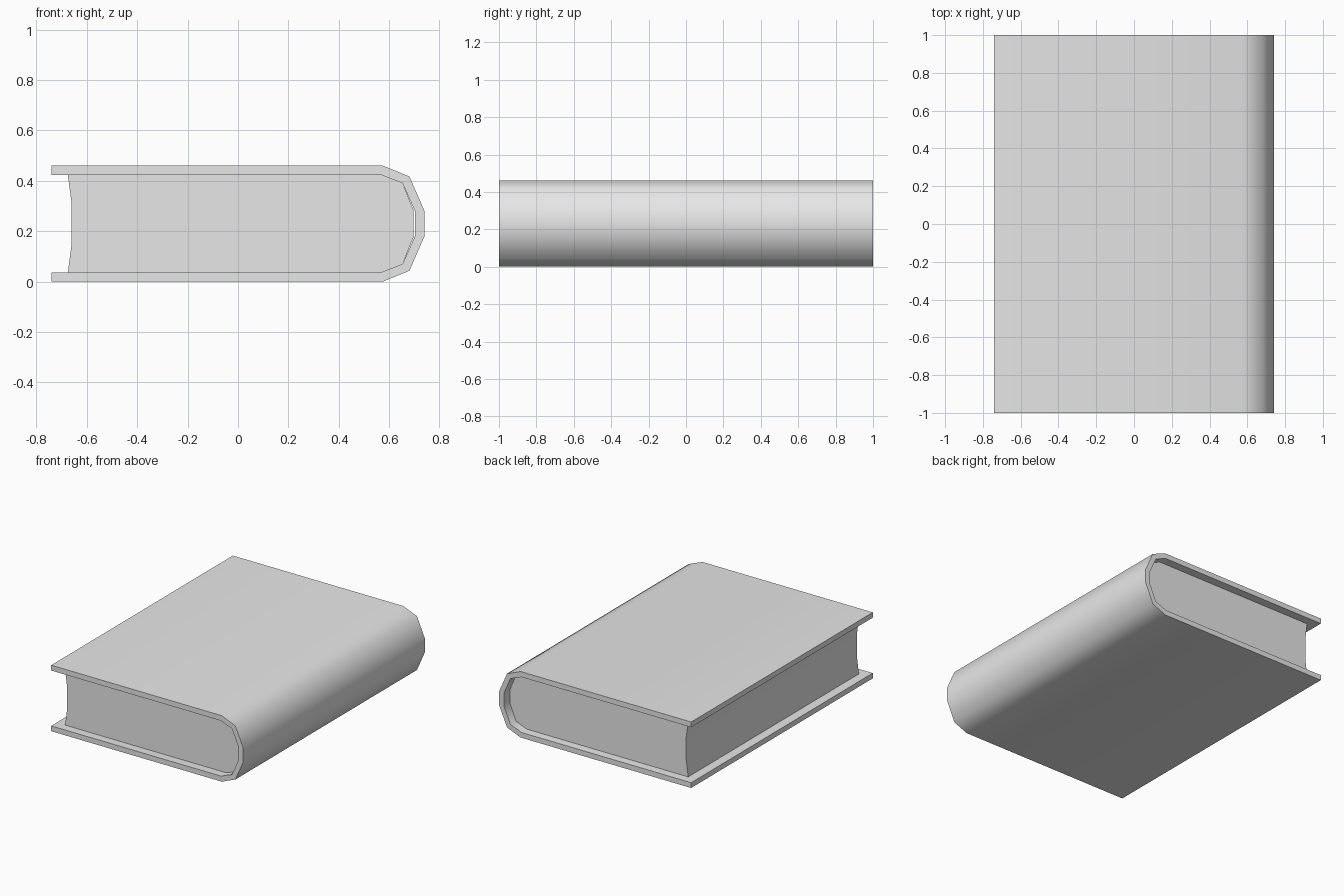
import bpy
import bmesh
import math

cube = bpy.data.objects.get("Cube")
if cube:
    bpy.data.objects.remove(cube, do_unlink=True)

MID = 0.23          # half of the book's thickness
BOARD = 0.037       # thickness of the cover

grey = bpy.data.materials.new("plain grey")
grey.use_nodes = True
grey.diffuse_color = (0.8, 0.8, 0.8, 1)
grey.node_tree.nodes["Principled BSDF"].inputs["Base Color"].default_value = (0.8, 0.8, 0.8, 1)


def mirrored(upper):
    """Complete an upper half profile with its reflection about mid height."""
    return upper + [(x, -z) for x, z in reversed(upper)]


def extrude_profile(name, profile, half_length):
    """Sweep a closed x-z profile along y, centred on y = 0."""
    bm = bmesh.new()
    verts = [bm.verts.new((x, -half_length, z + MID)) for x, z in profile]
    face = bm.faces.new(verts)
    swept = bmesh.ops.extrude_face_region(bm, geom=[face])["geom"]
    moved = [v for v in swept if isinstance(v, bmesh.types.BMVert)]
    bmesh.ops.translate(bm, verts=moved, vec=(0, 2 * half_length, 0))
    bmesh.ops.recalc_face_normals(bm, faces=bm.faces)
    mesh = bpy.data.meshes.new(name)
    bm.to_mesh(mesh)
    bm.free()
    mesh.materials.append(grey)
    obj = bpy.data.objects.new(name, mesh)
    bpy.context.collection.objects.link(obj)
    bpy.ops.object.select_all(action="DESELECT")
    obj.select_set(True)
    bpy.context.view_layer.objects.active = obj
    bpy.ops.object.shade_smooth_by_angle(angle=math.radians(50))
    return obj


# Cover: two boards joined by a rounded, faceted spine
inside = MID - BOARD
outer = mirrored([(-0.74, MID), (0.575, MID), (0.68, 0.187), (0.74, 0.05)])
inner = mirrored([(-0.74, inside), (0.568, inside), (0.653, 0.16), (0.703, 0.047)])
extrude_profile("cover", outer + inner[::-1], 1.0)

# Pages: hollowed fore edge on the left, rounded back inside the spine
pages = mirrored([(-0.66, 0.08), (-0.675, inside), (0.568, inside),
                  (0.653, 0.16), (0.697, 0.052)])
extrude_profile("page_block", pages, 0.94)
